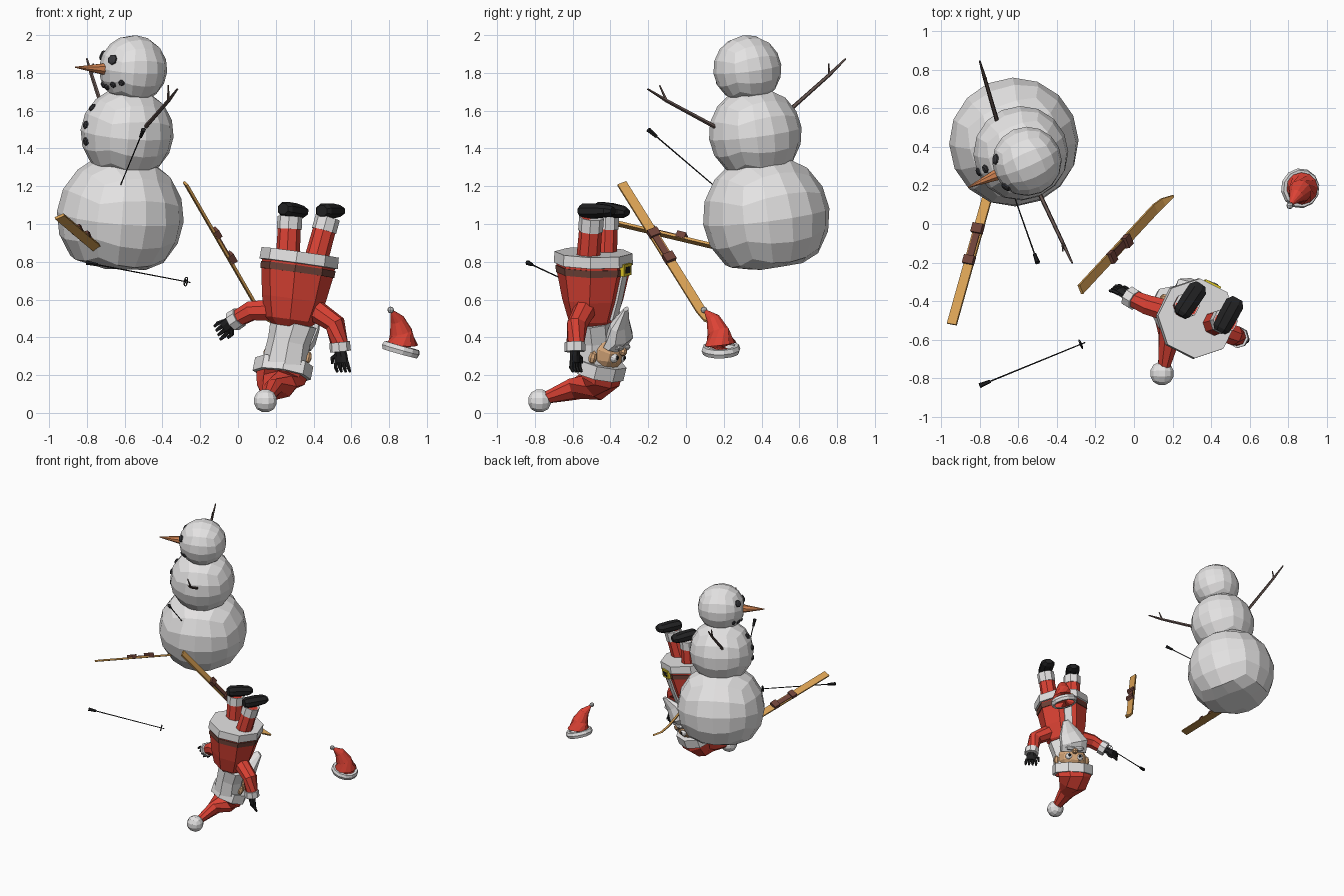
import bpy, bmesh, math
from mathutils import Vector as V, Matrix

if "Cube" in bpy.data.objects:
    bpy.data.objects.remove(bpy.data.objects["Cube"])

def mat(name, r, g, b):
    m = bpy.data.materials.new(name)
    m.diffuse_color = (r, g, b, 1)
    m.use_nodes = True
    m.node_tree.nodes["Principled BSDF"].inputs["Base Color"].default_value = m.diffuse_color
    return m

WHITE = mat("snow_white", 0.78, 0.77, 0.77)
RED = mat("coat_red", 0.72, 0.055, 0.035)
WOOD = mat("ski_wood", 0.70, 0.36, 0.09)
BLACK = mat("black", 0.015, 0.015, 0.016)
COAL = mat("coal_grey", 0.04, 0.04, 0.045)
ORANGE = mat("carrot_orange", 0.62, 0.22, 0.08)
TWIG = mat("twig_brown", 0.13, 0.09, 0.08)
LEATHER = mat("leather_brown", 0.16, 0.055, 0.04)
SKIN = mat("skin", 0.70, 0.40, 0.20)
YELLOW = mat("buckle_yellow", 0.75, 0.58, 0.02)

def finish(bm, name, m):
    bmesh.ops.recalc_face_normals(bm, faces=bm.faces)
    me = bpy.data.meshes.new(name)
    bm.to_mesh(me)
    bm.free()
    me.materials.append(m)
    ob = bpy.data.objects.new(name, me)
    bpy.context.collection.objects.link(ob)
    return ob

def tube(name, pts, radii, m, sides=8, ref=(0, 0, 1), axis=None, caps=(True, True)):
    """Loft rings along a path; a radius may be (along ref, across ref)."""
    pts = [V(p) for p in pts]
    n = len(pts)
    bm = bmesh.new()
    rings = []
    for i, (p, r) in enumerate(zip(pts, radii)):
        if axis:
            t = V(axis).normalized()
        else:
            t = V()
            if i > 0:
                t += (p - pts[i - 1]).normalized()
            if i < n - 1:
                t += (pts[i + 1] - p).normalized()
            t.normalize()
        w = V(ref)
        if abs(w.normalized().dot(t)) > 0.97:
            w = V((1, 0.3, 0))
        u = (w - t * w.dot(t)).normalized()
        v = t.cross(u)
        ru, rv = r if isinstance(r, tuple) else (r, r)
        rings.append([bm.verts.new(p + u * ru * math.cos(a) + v * rv * math.sin(a))
                      for a in ((k + 0.5) * 2 * math.pi / sides for k in range(sides))])
    for A, B in zip(rings, rings[1:]):
        for k in range(sides):
            j = (k + 1) % sides
            bm.faces.new((A[k], A[j], B[j], B[k]))
    if caps[0]:
        bm.faces.new(rings[0])
    if caps[1]:
        bm.faces.new(rings[-1])
    return finish(bm, name, m)

def ball(name, c, r, m, cuts=3, up=(0, 0, 1), fwd=(0, 1, 0), scale=(1, 1, 1), floor=None):
    """Cube-based sphere; scale is (sideways, forward, up)."""
    bm = bmesh.new()
    bmesh.ops.create_cube(bm, size=2)
    bmesh.ops.subdivide_edges(bm, edges=bm.edges[:], cuts=cuts, use_grid_fill=True)
    z = V(up).normalized()
    y = (V(fwd) - z * V(fwd).dot(z)).normalized()
    x = y.cross(z)
    for v in bm.verts:
        q = V([math.tan(k * math.pi / 4) for k in v.co]).normalized() * r
        if floor is not None:
            q.z = max(q.z, floor)
        v.co = V(c) + x * q.x * scale[0] + y * q.y * scale[1] + z * q.z * scale[2]
    return finish(bm, name, m)

# ---------- Snowman ----------
UP = V((0.065, -0.1, 0.78)).normalized()
LOOK = V((-0.914, -0.405, 0))
HEAD, CHEST, BASE = V((-0.555, 0.325, 1.82)), V((-0.587, 0.367, 1.48)), V((-0.623, 0.425, 1.04))
ball("snow_base", BASE, 0.337, WHITE, up=UP, fwd=LOOK, floor=-0.265)
ball("snow_chest", CHEST, 0.247, WHITE, up=UP, fwd=LOOK)
ball("snow_head", HEAD, 0.181, WHITE, up=UP, fwd=LOOK)
tube("carrot_nose", [HEAD + LOOK * 0.16, HEAD + LOOK * 0.335 + V((0, 0, 0.01))], [0.034, 0.003], ORANGE, 8)

def coal(name, c, r, d, s):
    d = V(d).normalized()
    p = c + d * r
    tube(name, [p - d * 0.012, p + d * 0.006, p + d * 0.012], [s, s, s * 0.6], COAL, 7)

for i, d in enumerate([(-0.11, -0.133, 0.05), (-0.165, 0.01, 0.075)]):
    coal(f"coal_eye_{i}", HEAD, 0.178, d, 0.028)
for i, a in enumerate([-44, -24, 0, 24, 44]):
    d = Matrix.Rotation(math.radians(a), 3, 'Z') @ LOOK
    coal(f"coal_mouth_{i}", HEAD, 0.178, d + V((0, 0, -0.62 + abs(a) * 0.004)), 0.017)
for i, z in enumerate([0.68, 0.19, -0.18]):
    coal(f"coal_button_{i}", CHEST, 0.242, LOOK + V((0, 0, z)), 0.022)
for i, (a, b, f) in enumerate([((-0.51, 0.2, 1.49), (-0.32, -0.203, 1.715), (-0.37, -0.14, 1.735)),
                               ((-0.70, 0.50, 1.56), (-0.80, 0.845, 1.875), (-0.765, 0.755, 1.85))]):
    a, b, f = V(a), V(b), V(f)
    mid = a.lerp(b, 0.75) + V((0, 0, -0.006))
    tube(f"twig_arm_{i}", [a, mid, b], [0.012, 0.01, 0.005], TWIG, 5)
    tube(f"twig_fork_{i}", [mid, f], [0.008, 0.004], TWIG, 5)

# ---------- Skis and poles ----------
def ski(name, a, d, n):
    a, d = V(a), V(d).normalized()
    n = (V(n) - d * V(n).dot(d)).normalized()
    q = math.sqrt(2)
    at = lambda t, h=0: a + d * t + n * h
    tube(name, [at(0), at(0.88), at(0.95, 0.012), at(1.01, 0.045)],
         [(0.007 * q, w * q) for w in (0.026, 0.026, 0.022, 0.005)], WOOD, 4, n)
    for k, (t0, t1, h, w) in enumerate([(0.33, 0.375, 0.022, 0.029), (0.375, 0.5, 0.009, 0.018),
                                        (0.5, 0.55, 0.026, 0.029)]):
        tube(f"{name}_binding_{k}", [at(t0, h / 2), at(t1, h / 2)],
             [((h / 2 + 0.004) * q, w * q)] * 2, LEATHER, 4, n)

ski("ski_upright", (-0.278, -0.34, 1.215), (0.445, 0.48, -0.77), (0.85, 0.15, 0.5))
ski("ski_stuck", (-0.945, -0.52, 1.04), (0.28, 1, -0.237), (-0.35, 0.2, 0.9))

def pole(name, a, d):
    a, d = V(a), V(d).normalized()
    tube(name, [a, a + d * 0.6], [0.004, 0.003], BLACK, 6)
    tube(name + "_grip", [a, a + d * 0.012, a + d * 0.06], [0.014, 0.012, 0.009], BLACK, 6)
    c = a + d * 0.575
    u = d.orthogonal().normalized()
    v = d.cross(u)
    loop = [c + (u * math.cos(k * math.pi / 5) + v * math.sin(k * math.pi / 5)) * 0.024 for k in range(11)]
    tube(name + "_basket", loop, [0.003] * 11, BLACK, 4, d)
    for k, w in enumerate((u, v)):
        tube(f"{name}_spoke_{k}", [c - w * 0.024, c + w * 0.024], [0.0025] * 2, BLACK, 4, d)

pole("pole_stuck", (-0.5, -0.2, 1.5), (-0.12, 0.34, -0.29))
pole("pole_flying", (-0.80, -0.838, 0.795), (0.55, 0.225, -0.105))

# ---------- Loose hat ----------
A = V((0.28, -0.03, 1)).normalized()
c = V((0.862, 0.185, 0.335))
tube("loose_hat_brim", [c - A * 0.02, c - A * 0.022, c, c + A * 0.022, c + A * 0.022],
     [0.078, 0.096, 0.104, 0.096, 0.075], WHITE, 12, axis=A, caps=(False, False))
tube("loose_hat", [c - A * 0.015, c + A * 0.03, (0.862, 0.17, 0.43), (0.842, 0.145, 0.495), (0.815, 0.105, 0.537)],
     [0.085, 0.084, 0.06, 0.038, 0.01], RED, 12, caps=(False, True))
ball("loose_hat_pompom", (0.808, 0.095, 0.545), 0.018, WHITE, 1)

# ---------- Upside-down figure: coat ----------
F, S = V((0.45, 0.89, 0)).normalized(), V((0.89, -0.45, 0)).normalized()
T = V((0.14, 0.02, 1)).normalized()
H = V((0.325, -0.49, 0.82))
at = lambda z: H + T * (z - 0.82)
tube("coat_hem", [at(0.785), at(0.79), at(0.85), at(0.85)], [0.18, 0.21, 0.207, 0.12], WHITE, 8, F, axis=T)
tube("belt", [at(0.74), at(0.777)], [0.198, 0.2], LEATHER, 8, F, axis=T)
tube("coat_body", [at(0.79), at(0.74), at(0.6), at(0.49), at(0.45)],
     [0.195, 0.192, (0.16, 0.172), (0.125, 0.14), (0.08, 0.09)], RED, 8, F, axis=T)
strip = [at(z) + F * r for z, r in ((0.79, 0.182), (0.74, 0.178), (0.6, 0.15), (0.49, 0.12))]
tube("coat_front_trim", strip, [(0.02, 0.042)] * 4, WHITE, 4, F)
b = at(0.758) + F * 0.186
for nm, m, h, w, d in (("buckle", YELLOW, 0.032, 0.045, 0.02), ("buckle_centre", BLACK, 0.017, 0.026, 0.023)):
    tube(nm, [b - T * h, b + T * h], [(d * 1.4, w * 1.4)] * 2, m, 4, F)

# Legs and boots
for i, (hip, ank, d) in enumerate([((0.262, -0.43, 0.8), (0.275, -0.42, 1.04), (0.56, 0.83, -0.1)),
                                   ((0.405, -0.52, 0.78), (0.475, -0.5, 1.035), (0.48, 0.88, 0))]):
    hip, ank, d = V(hip), V(ank), V(d).normalized()
    tube(f"leg_{i}", [hip, ank], [0.064, 0.06], RED, 8, F)
    tube(f"boot_cuff_{i}", [hip.lerp(ank, 0.72), ank], [0.066, 0.066], WHITE, 8, F)
    f = ank + V((0, 0, 0.034))
    tube(f"boot_{i}", [f - d * 0.066, f - d * 0.045, f + d * 0.03, f + d * 0.1, f + d * 0.13],
         [(0.03, 0.035), (0.042, 0.05), (0.042, 0.054), (0.034, 0.054), (0.02, 0.03)], BLACK, 8)

# Arms, cuffs and gloves
def arm(name, pts, hand, spread):
    s, e, w = [V(p) for p in pts]
    h, k = V(hand), V(spread).normalized()
    d = (h - w).normalized()
    tube(name, [s, e, w], [0.062, 0.055, 0.045], RED, 8)
    tube(name + "_cuff", [w - d * 0.025, w + d * 0.025], [0.055, 0.056], WHITE, 8)
    p = w + d * 0.085
    n = d.cross(k)
    tube(name + "_palm", [w, w + d * 0.05, p], [(0.028, 0.028), (0.022, 0.04), (0.02, 0.04)], BLACK, 8, n)
    for j in range(4):
        o = p + k * (j - 1.5) * 0.021 - d * 0.01
        q = o + d * 0.035 + k * (j - 1.5) * 0.006
        tube(f"{name}_finger_{j}", [o, q, q + d * 0.025 + n * 0.012], [0.012, 0.011, 0.007], BLACK, 6, n)
    t = w + d * 0.045 + k * 0.025
    tube(name + "_thumb", [t, t + k * 0.03 + d * 0.015, t + k * 0.035 + d * 0.045], [0.014, 0.012, 0.008], BLACK, 6, n)

arm("arm_left", [(0.21, -0.46, 0.545), (0.07, -0.42, 0.54), (-0.01, -0.385, 0.495)],
    (-0.09, -0.335, 0.44), (0.35, 0.3, -0.8))
arm("arm_right", [(0.39, -0.53, 0.555), (0.515, -0.575, 0.47), (0.54, -0.588, 0.35)],
    (0.553, -0.585, 0.22), (-0.75, 0.5, 0))

# Head, hair, beard
C = V((0.262, -0.44, 0.32))
N = V((0.2, 0.25, 1)).normalized()
tube("hair", [(0.295, -0.49, 0.48), (0.27, -0.485, 0.38), (0.245, -0.48, 0.25)],
     [(0.10, 0.13), (0.10, 0.115), (0.105, 0.125)], WHITE, 8, F)
ball("face", C, 0.112, SKIN, 2, N, F)
for i, s in enumerate((-1, 1)):
    ball(f"ear_{i}", C + S * s * 0.118 + V((0, 0, -0.015 - s * 0.012)), 0.034, SKIN, 1, N, F, (0.7, 0.7, 1.1))
    e = C + F * 0.092 + S * s * 0.042 - N * 0.03
    ball(f"eye_{i}", e, 0.027, WHITE, 2, N, F)
    ball(f"pupil_{i}", e + F * 0.018, 0.014, BLACK, 1, N, F)
    ball(f"moustache_{i}", C + F * 0.105 + S * s * 0.034 + N * 0.032, 0.036, WHITE, 1, N, F, (1.2, 0.7, 0.6))
ball("face_nose", C + F * 0.118 + N * 0.004, 0.024, SKIN, 1, N, F)
tube("beard", [C + F * 0.06 + N * 0.025, C + F * 0.075 + N * 0.09, (0.365, -0.35, 0.475), (0.425, -0.318, 0.55)],
     [(0.045, 0.105), (0.065, 0.115), (0.045, 0.085), (0.012, 0.025)], WHITE, 8, F)

# Worn hat
B = V((0.238, -0.455, 0.235))
tube("hat_brim", [B + N * 0.036, B + N * 0.036, B - N * 0.036, B - N * 0.036],
     [(0.1, 0.12), (0.13, 0.162), (0.13, 0.162), (0.1, 0.12)], WHITE, 8, F, axis=N)
tube("hat", [B, (0.225, -0.46, 0.185), (0.205, -0.495, 0.145), (0.18, -0.6, 0.125), (0.155, -0.74, 0.08)],
     [(0.118, 0.145), (0.112, 0.138), (0.085, 0.115), (0.05, 0.065), (0.03, 0.035)], RED, 8, F)
ball("hat_pompom", (0.145, -0.775, 0.064), 0.064, WHITE, 2)
